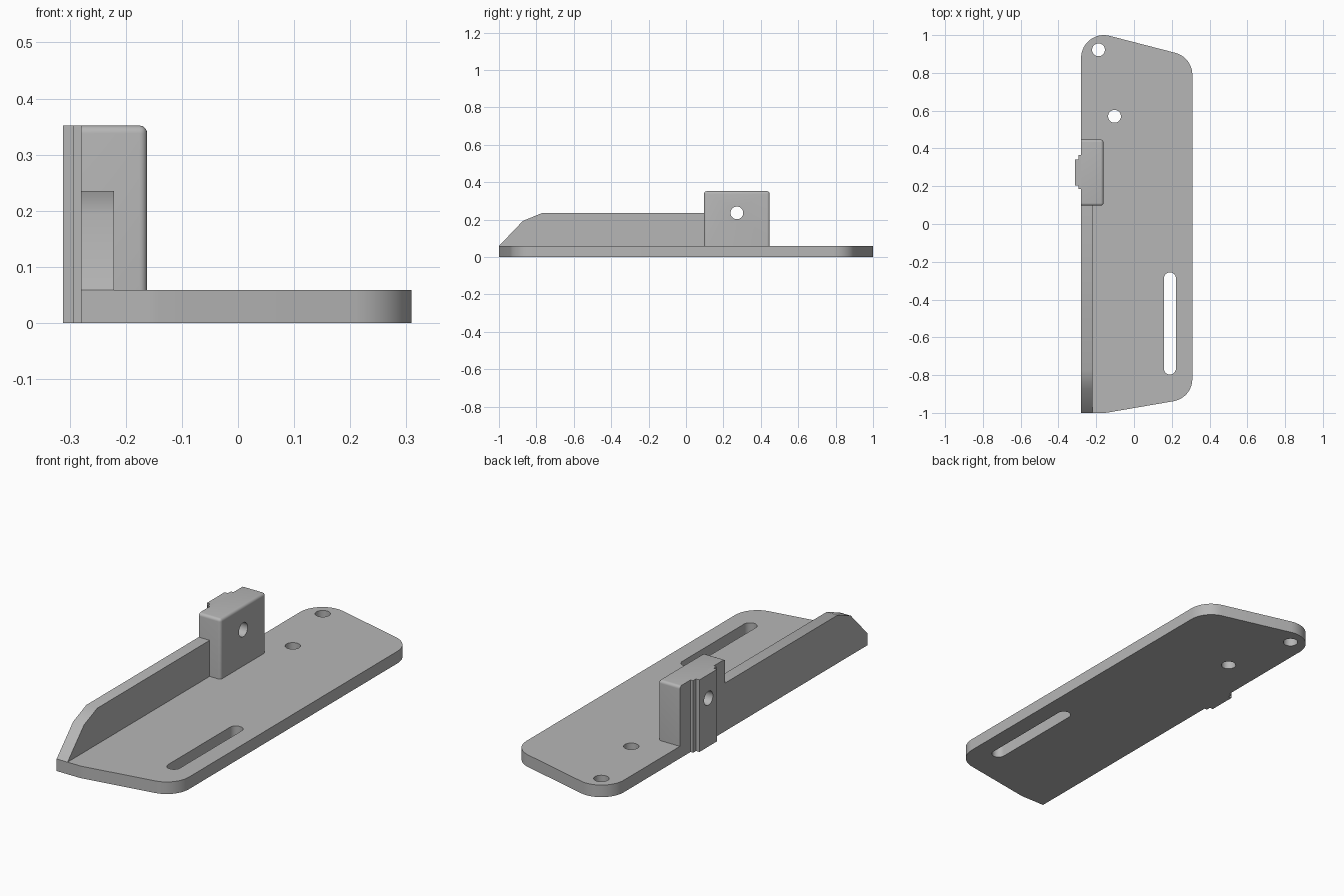
import bpy, bmesh, math
from mathutils import Vector

if "Cube" in bpy.data.objects:
    bpy.data.objects.remove(bpy.data.objects["Cube"], do_unlink=True)

grey = bpy.data.materials.new("plain grey")
grey.use_nodes = True
grey.diffuse_color = (0.47, 0.47, 0.47, 1)
grey.node_tree.nodes["Principled BSDF"].inputs["Base Color"].default_value = (0.47, 0.47, 0.47, 1)

LEFT, RIB_IN, BLOCK_IN, RIGHT = -0.28, -0.221, -0.162, 0.309
PLATE_TOP, BLOCK_TOP = 0.059, 0.352
CORNER, HOLE = 0.12, 0.034


def prism(name, profile, axis, low, high):
    """Extrude a 2D profile along z (points are x, y) or along x (points are y, z)."""
    place = (lambda p, h: (p[0], p[1], h)) if axis == "z" else (lambda p, h: (h, p[0], p[1]))
    bm = bmesh.new()
    face = bm.faces.new([bm.verts.new(place(p, low)) for p in profile])
    new = bmesh.ops.extrude_face_region(bm, geom=[face])["geom"]
    shift = Vector(place((0, 0), high - low))
    bmesh.ops.translate(bm, verts=[v for v in new if isinstance(v, bmesh.types.BMVert)], vec=shift)
    bmesh.ops.recalc_face_normals(bm, faces=bm.faces)
    mesh = bpy.data.meshes.new(name)
    bm.to_mesh(mesh)
    bm.free()
    mesh.materials.append(grey)
    obj = bpy.data.objects.new(name, mesh)
    bpy.context.collection.objects.link(obj)
    return obj


def arc(cx, cy, r, start, end, steps=10):
    angles = [math.radians(start + (end - start) * i / steps) for i in range(steps + 1)]
    return [(cx + r * math.cos(a), cy + r * math.sin(a)) for a in angles]


def circle(cx, cy, r=HOLE):
    return arc(cx, cy, r, 0, 360, 32)[:-1]


def activate(obj):
    bpy.ops.object.select_all(action="DESELECT")
    obj.select_set(True)
    bpy.context.view_layer.objects.active = obj


def cut(obj, profile, axis, low, high):
    """Cut a straight hole through a part and discard the cutter."""
    cutter = prism("cutter", profile, axis, low, high)
    cutter.hide_render = True
    mod = obj.modifiers.new("hole", "BOOLEAN")
    mod.operation, mod.solver, mod.object = "DIFFERENCE", "EXACT", cutter
    activate(obj)
    bpy.ops.object.modifier_apply(modifier=mod.name)
    bpy.data.objects.remove(cutter, do_unlink=True)


def smooth(obj):
    activate(obj)
    bpy.ops.object.shade_smooth_by_angle(angle=math.radians(30))


# Base plate: slanted ends, rounded corners, square corner below the rib
inner = RIGHT - CORNER
outline = [(LEFT, -1)]
outline += arc(-0.16, -0.88, CORNER, 270, 280.4, 3)
outline += arc(inner, -0.82, CORNER, 280.4, 360)
outline += arc(inner, 0.79, CORNER, 0, 75.6)
outline += arc(-0.16, 0.88, CORNER, 75.6, 180, 14)
plate = prism("base_plate", outline, "z", 0, PLATE_TOP)

# Screw holes and adjustment slot
cut(plate, circle(-0.188, 0.922), "z", -0.1, 0.2)
cut(plate, circle(-0.103, 0.57), "z", -0.1, 0.2)
slot = arc(0.19, -0.288, 0.032, 0, 180, 16) + arc(0.19, -0.765, 0.032, 180, 360, 16)
cut(plate, slot, "z", -0.1, 0.2)
smooth(plate)

# Side rib with a sloping nose
nose = [(-1, PLATE_TOP), (0.1, PLATE_TOP), (0.1, 0.235), (-0.77, 0.235), (-0.872, 0.193)]
rib = prism("side_rib", nose, "x", LEFT, RIB_IN)
smooth(rib)

# Mounting block: every edge softened except those on the outer face and the base
y0, y1 = 0.097, 0.447
block = prism("mounting_block", [(LEFT, y0), (BLOCK_IN, y0), (BLOCK_IN, y1), (LEFT, y1)],
              "z", PLATE_TOP, BLOCK_TOP)
bm = bmesh.new()
bm.from_mesh(block.data)
soft = [e for e in bm.edges
        if not all(v.co.x < LEFT + 0.001 for v in e.verts)
        and not all(v.co.z < PLATE_TOP + 0.001 for v in e.verts)]
bmesh.ops.bevel(bm, geom=soft, offset=0.014, segments=5, profile=0.5, affect="EDGES")
bm.to_mesh(block.data)
bm.free()

# Stepped guide rail on the outer face
steps = [(LEFT, 0.184), (-0.294, 0.184), (-0.294, 0.205), (-0.312, 0.205),
         (-0.312, 0.342), (-0.294, 0.342), (-0.294, 0.365), (LEFT, 0.365)]
rail = prism("guide_rail", steps, "z", 0, BLOCK_TOP)

# Cross hole through block and rail
for part in (block, rail):
    cut(part, circle(0.272, 0.236), "x", -0.4, 0)
    smooth(part)
